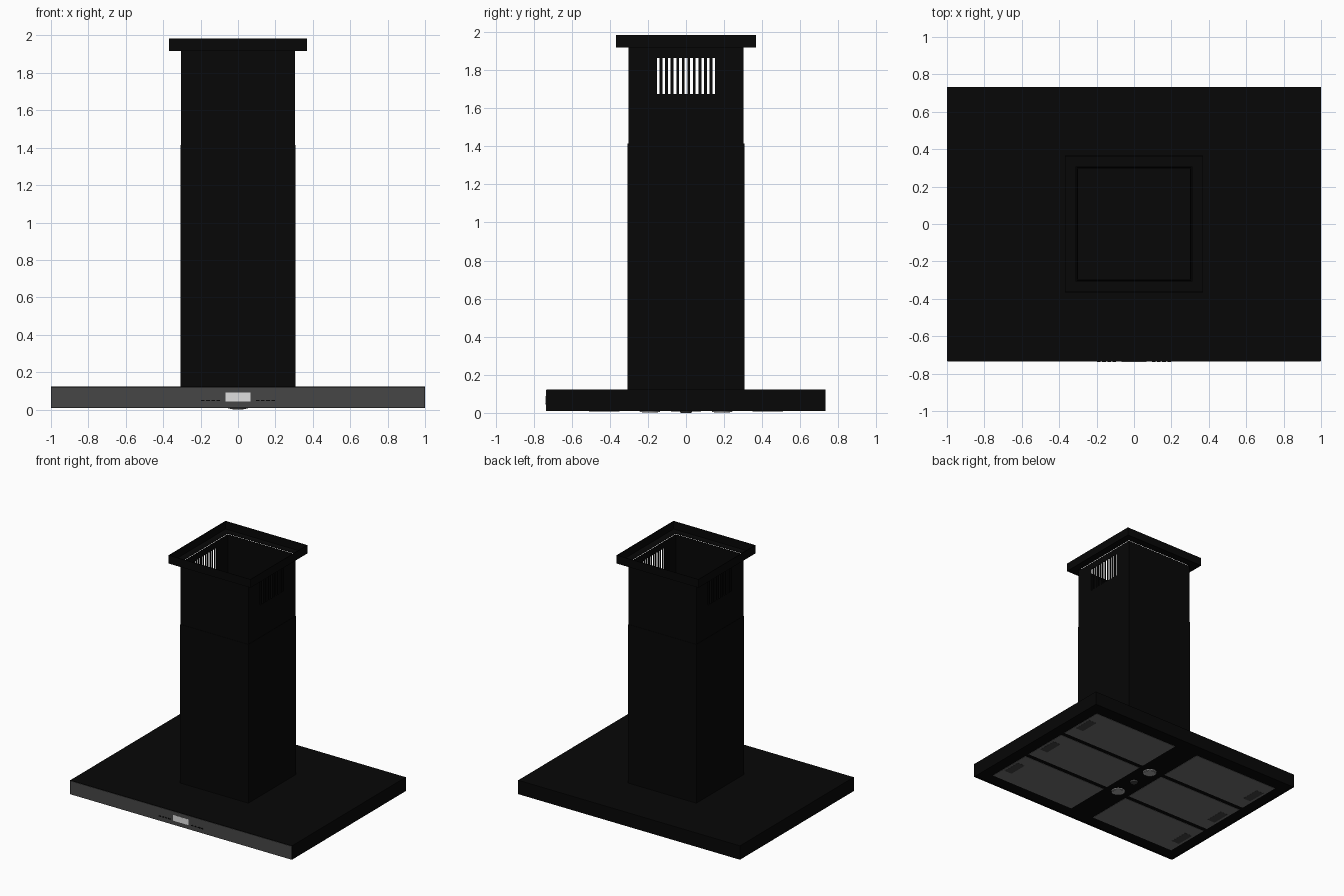
import bpy
import bmesh
from mathutils import Matrix, Vector

if "Cube" in bpy.data.objects:
    bpy.data.objects.remove(bpy.data.objects["Cube"])


def material(name, value):
    mat = bpy.data.materials.new(name)
    mat.use_nodes = True
    colour = (value, value, value, 1)
    mat.diffuse_color = colour
    mat.node_tree.nodes["Principled BSDF"].inputs["Base Color"].default_value = colour
    return mat


BLACK = material("black enamel", 0.002)
STEEL = material("dark steel", 0.062)
MESH = material("filter steel", 0.165)
GREY = material("handle grey", 0.055)
RIM_GREY = material("lamp rim grey", 0.55)
LENS = material("lamp lens", 0.38)
SCREEN = material("display grey", 0.74)


def finish(name, bm, mat):
    bmesh.ops.recalc_face_normals(bm, faces=bm.faces)
    mesh = bpy.data.meshes.new(name)
    bm.to_mesh(mesh)
    bm.free()
    mesh.materials.append(mat)
    obj = bpy.data.objects.new(name, mesh)
    bpy.context.scene.collection.objects.link(obj)
    return obj


def add_box(bm, low, high):
    low, high = Vector(low), Vector(high)
    place = Matrix.Translation((low + high) / 2) @ Matrix.Diagonal((*(high - low), 1))
    bmesh.ops.create_cube(bm, size=1, matrix=place)


def box(name, low, high, mat):
    bm = bmesh.new()
    add_box(bm, low, high)
    return finish(name, bm, mat)


def ring(name, outer, inner, z0, z1, mat=BLACK):
    """Rectangular tube between two half-size pairs."""
    bm = bmesh.new()
    corners = ((-1, -1), (1, -1), (1, 1), (-1, 1))
    loops = [[bm.verts.new((sx * half[0], sy * half[1], z)) for sx, sy in corners]
             for half, z in ((outer, z0), (outer, z1), (inner, z1), (inner, z0))]
    for k in range(4):
        a, b = loops[k], loops[(k + 1) % 4]
        for i in range(4):
            j = (i + 1) % 4
            bm.faces.new((a[i], a[j], b[j], b[i]))
    return finish(name, bm, mat)


def disc(name, y, radius, z0, z1, mat, low_radius):
    bm = bmesh.new()
    bmesh.ops.create_cone(bm, cap_ends=True, segments=32, radius1=low_radius,
                          radius2=radius, depth=z1 - z0,
                          matrix=Matrix.Translation((0, y, (z0 + z1) / 2)))
    obj = finish(name, bm, mat)
    bpy.ops.object.select_all(action="DESELECT")
    obj.select_set(True)
    bpy.context.view_layer.objects.active = obj
    bpy.ops.object.shade_smooth_by_angle()


# Canopy shell, underside and front fascia
BASE, TOP = 0.009, 0.122
ring("canopy_walls", (1, 0.733), (0.99, 0.72), BASE, TOP - 0.005)
ring("canopy_top", (1, 0.733), (0.3, 0.3), TOP - 0.005, TOP)
box("underside_panel", (-0.99, -0.72, BASE + 0.002), (0.99, 0.72, BASE + 0.01), BLACK)
box("front_fascia", (-0.996, -0.736, BASE + 0.001), (0.996, -0.732, TOP - 0.003), STEEL)

# Display and control buttons
box("display", (-0.068, -0.737, 0.043), (0.068, -0.735, 0.09), SCREEN)
for side, sign in (("right", -1), ("left", 1)):
    for i in range(4):
        x = sign * (0.105 + 0.028 * i)
        box(f"{side}_button_{i + 1}", (x - 0.01, -0.739, 0.045), (x + 0.01, -0.735, 0.052), BLACK)

# Grease filters with handles
for side, sign in (("right", -1), ("left", 1)):
    for i in range(3):
        y = (i - 1) * 0.43
        xs = sorted((sign * 0.11, sign * 0.9))
        box(f"{side}_filter_{i + 1}", (xs[0], y - 0.195, BASE), (xs[1], y + 0.195, BASE + 0.006), MESH)
        xs = sorted((sign * 0.81, sign * 0.88))
        box(f"{side}_filter_handle_{i + 1}", (xs[0], y - 0.08, BASE - 0.001),
            (xs[1], y + 0.08, BASE + 0.004), GREY)

# Lamps and centre sensor
for name, y in (("front", -0.19), ("back", 0.19)):
    disc(name + "_lamp_rim", y, 0.056, 0.005, BASE + 0.01, RIM_GREY, 0.052)
    disc(name + "_lamp_lens", y, 0.044, 0.003, BASE, LENS, 0.042)
disc("centre_sensor", 0, 0.036, 0, BASE + 0.01, GREY, 0.028)

# Lower chimney
JOINT, RIM = 1.415, 1.918
ring("lower_chimney", (0.308, 0.306), (0.304, 0.302), TOP - 0.005, JOINT)

# Upper chimney: plain front and back, slotted sides
OUT_X, OUT_Y, WALL = 0.305, 0.303, 0.005
IN_X, IN_Y = OUT_X - WALL, OUT_Y - WALL
START, SLOT_LOW, SLOT_HIGH = JOINT - 0.05, 1.675, 1.865
PITCH, SLOTS, SLOT_WIDTH = 0.0292, 11, 0.015
box("upper_chimney_front", (-OUT_X, -OUT_Y, START), (OUT_X, -IN_Y, RIM), BLACK)
box("upper_chimney_back", (-OUT_X, IN_Y, START), (OUT_X, OUT_Y, RIM), BLACK)
edge = (SLOTS - 1) / 2 * PITCH + SLOT_WIDTH / 2
for side, sign in (("right", -1), ("left", 1)):
    x0, x1 = sorted((sign * IN_X, sign * OUT_X))
    bm = bmesh.new()
    add_box(bm, (x0, -IN_Y, START), (x1, IN_Y, SLOT_LOW))
    add_box(bm, (x0, -IN_Y, SLOT_HIGH), (x1, IN_Y, RIM))
    add_box(bm, (x0, -IN_Y, SLOT_LOW), (x1, -edge, SLOT_HIGH))
    add_box(bm, (x0, edge, SLOT_LOW), (x1, IN_Y, SLOT_HIGH))
    for i in range(SLOTS - 1):
        y = (i - (SLOTS - 2) / 2) * PITCH
        half = (PITCH - SLOT_WIDTH) / 2
        add_box(bm, (x0, y - half, SLOT_LOW), (x1, y + half, SLOT_HIGH))
    finish(f"upper_chimney_{side}_vent", bm, BLACK)

# Ceiling collar: upright wall over a thin flange
ring("collar_wall", (0.37, 0.367), (0.365, 0.362), RIM, 1.985)
ring("collar_flange", (0.365, 0.362), (0.309, 0.307), RIM, RIM + 0.004)
